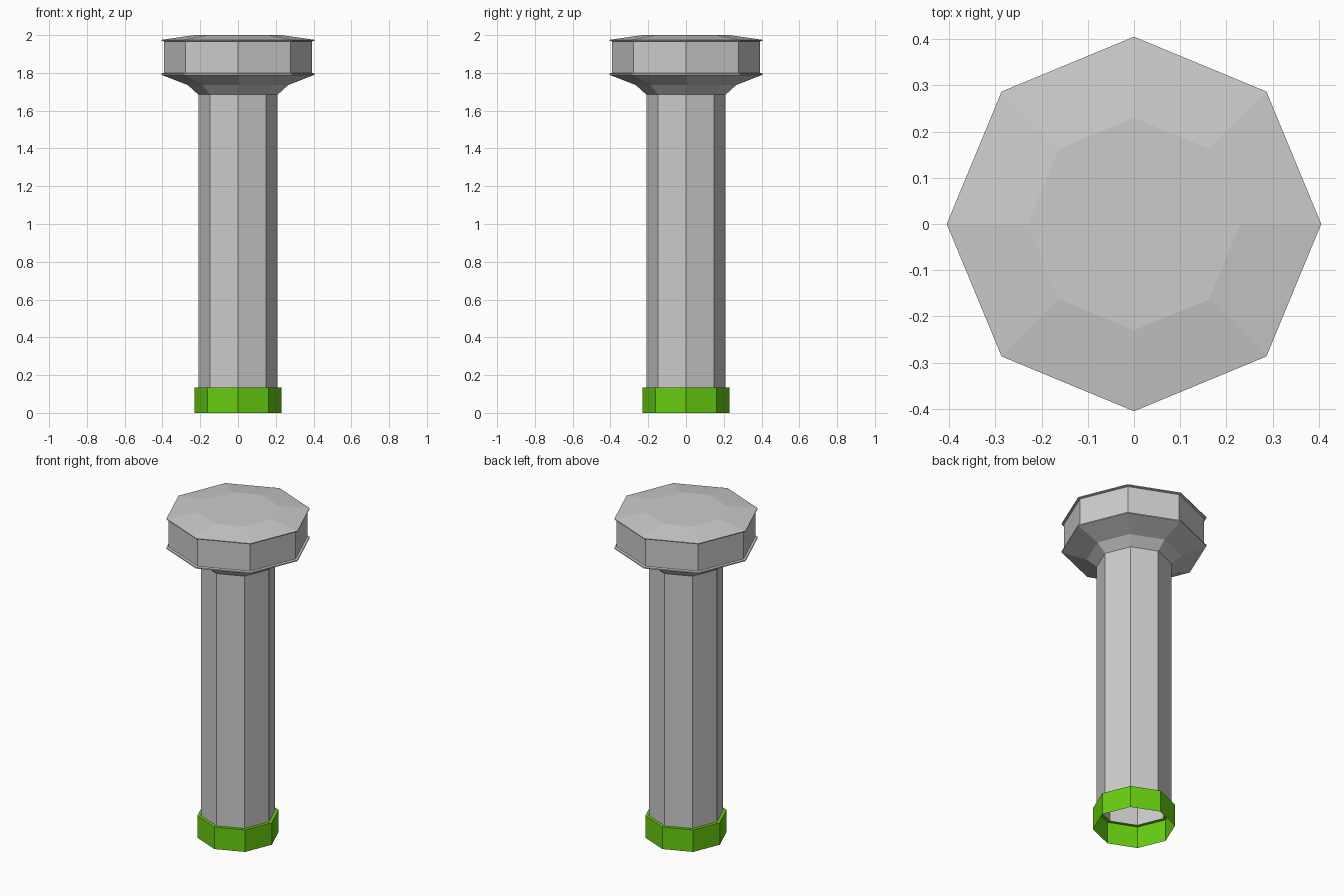
import bpy
import bmesh
from math import cos, sin, pi

SIDES = 8

cube = bpy.data.objects.get("Cube")
if cube:
    bpy.data.objects.remove(cube, do_unlink=True)


def make_material(name, rgb):
    mat = bpy.data.materials.new(name)
    mat.use_nodes = True
    color = (*rgb, 1.0)
    mat.diffuse_color = color
    mat.node_tree.nodes["Principled BSDF"].inputs["Base Color"].default_value = color
    return mat


def lathe(name, profile, mat, cap_top=False):
    """Sweep a (radius, height) profile, listed bottom to top, around z."""
    bm = bmesh.new()
    angles = [2 * pi * i / SIDES for i in range(SIDES)]
    rings = [[bm.verts.new((r * cos(a), r * sin(a), z)) for a in angles]
             for r, z in profile]
    for low, high in zip(rings, rings[1:]):
        for i in range(SIDES):
            j = (i + 1) % SIDES
            bm.faces.new((low[i], low[j], high[j], high[i]))
    if cap_top:
        bm.faces.new(rings[-1])
    mesh = bpy.data.meshes.new(name)
    bm.to_mesh(mesh)
    bm.free()
    mesh.materials.append(mat)
    obj = bpy.data.objects.new(name, mesh)
    bpy.context.collection.objects.link(obj)
    return obj


grey = make_material("light grey", (0.60, 0.60, 0.60))
green = make_material("bright green", (0.135, 0.61, 0.005))

# Open collar around the foot, with a narrow ledge on top
lathe("base_collar", [(0.23, 0), (0.23, 0.135), (0.21, 0.135)], green)

# Hollow eight-sided shaft
lathe("shaft", [(0.21, 0.135), (0.21, 1.685)], grey)

# Flared head with thin lips above and below the band, and a bevelled top
lathe("head", [(0.21, 1.685), (0.265, 1.735), (0.405, 1.79), (0.405, 1.797),
               (0.392, 1.80), (0.392, 1.967), (0.405, 1.97), (0.405, 1.975),
               (0.23, 2.0)], grey, cap_top=True)
